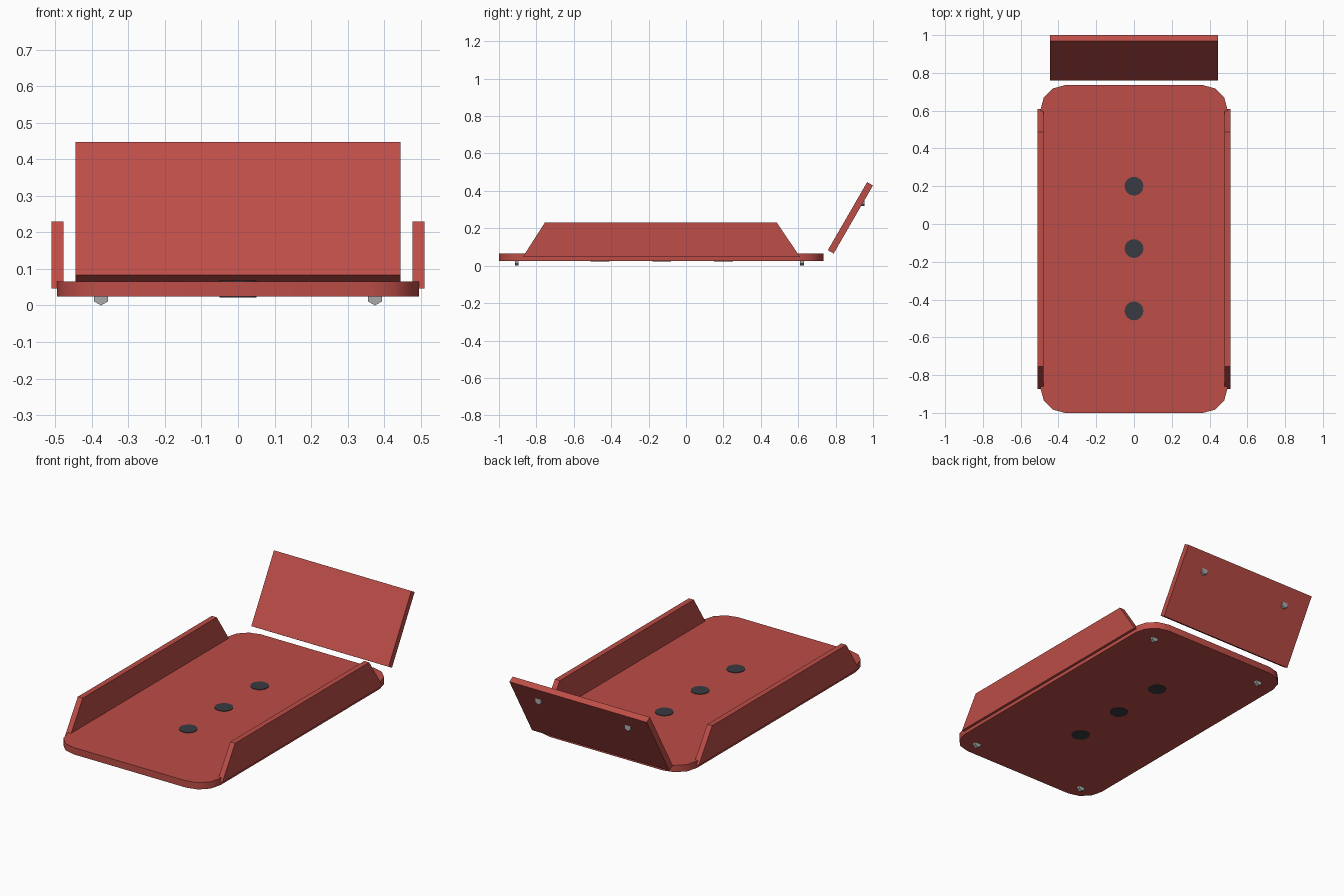
import bpy, bmesh, math
from mathutils import Matrix

if "Cube" in bpy.data.objects:
    bpy.data.objects.remove(bpy.data.objects["Cube"])


def material(name, color):
    m = bpy.data.materials.new(name)
    m.diffuse_color = (*color, 1)
    m.use_nodes = True
    m.node_tree.nodes["Principled BSDF"].inputs["Base Color"].default_value = m.diffuse_color
    return m


RED = material("brick red", (0.51, 0.075, 0.063))
DARK = material("dark slate", (0.042, 0.044, 0.055))
STEEL = material("light grey", (0.40, 0.40, 0.40))


def finish(bm, name, mat, smooth=False):
    bmesh.ops.recalc_face_normals(bm, faces=bm.faces)
    me = bpy.data.meshes.new(name)
    bm.to_mesh(me)
    bm.free()
    me.materials.append(mat)
    ob = bpy.data.objects.new(name, me)
    bpy.context.collection.objects.link(ob)
    if smooth:
        bpy.context.view_layer.objects.active = ob
        ob.select_set(True)
        bpy.ops.object.shade_smooth_by_angle(angle=math.radians(40))
        ob.select_set(False)
    return ob


def prism(name, points, offset, mat, smooth=False):
    """Extrude a closed outline of 3D points along an offset."""
    bm = bmesh.new()
    face = bm.faces.new([bm.verts.new(p) for p in points])
    ext = bmesh.ops.extrude_face_region(bm, geom=[face])
    verts = [g for g in ext["geom"] if isinstance(g, bmesh.types.BMVert)]
    bmesh.ops.translate(bm, vec=offset, verts=verts)
    return finish(bm, name, mat, smooth)


def cylinder(name, loc, r, depth, sides, mat, rot=Matrix()):
    bm = bmesh.new()
    bmesh.ops.create_cone(bm, cap_ends=True, segments=sides, radius1=r, radius2=r,
                          depth=depth, matrix=Matrix.Translation(loc) @ rot)
    return finish(bm, name, mat)


# Base plate with rounded corners
R, HX, Y0, Y1 = 0.13, 0.495, -1.0, 0.735
outline = []
for cx, cy, start in ((HX - R, Y1 - R, 0), (R - HX, Y1 - R, 90),
                      (R - HX, Y0 + R, 180), (HX - R, Y0 + R, 270)):
    for i in range(4):
        a = math.radians(start + 30 * i)
        outline.append((cx + R * math.cos(a), cy + R * math.sin(a), 0.025))
prism("base_plate", outline, (0, 0, 0.04), RED, smooth=True)

# Trapezoid side panels
for side, x in (("left", -0.51), ("right", 0.478)):
    profile = [(-0.873, 0.046), (0.61, 0.046), (0.486, 0.23), (-0.755, 0.23)]
    prism(side + "_side_panel", [(x, y, z) for y, z in profile], (0.032, 0, 0), RED)

# Tilted back panel
bm = bmesh.new()
bmesh.ops.create_cube(bm, size=1, matrix=Matrix.Translation((0, 0.879, 0.256))
                      @ Matrix.Rotation(math.radians(-30), 4, 'X')
                      @ Matrix.Diagonal((0.89, 0.036, 0.42, 1)))
finish(bm, "back_panel", RED)

# Round plugs through the base
for i, y in enumerate((0.2, -0.13, -0.46)):
    cylinder(f"plug_{i}", (0, y, 0.045), 0.05, 0.046, 16, DARK)

# Hexagonal fasteners lying on their sides
LIE = Matrix.Rotation(math.radians(90), 4, 'X')
for x in (-0.375, 0.375):
    for y in (-0.905, 0.62):
        cylinder("base_fastener", (x, y, 0.022), 0.022, 0.02, 6, STEEL, LIE)
for x in (-0.29, 0.29):
    cylinder("back_fastener", (x, 0.945, 0.34), 0.022, 0.02, 6, STEEL, LIE)
